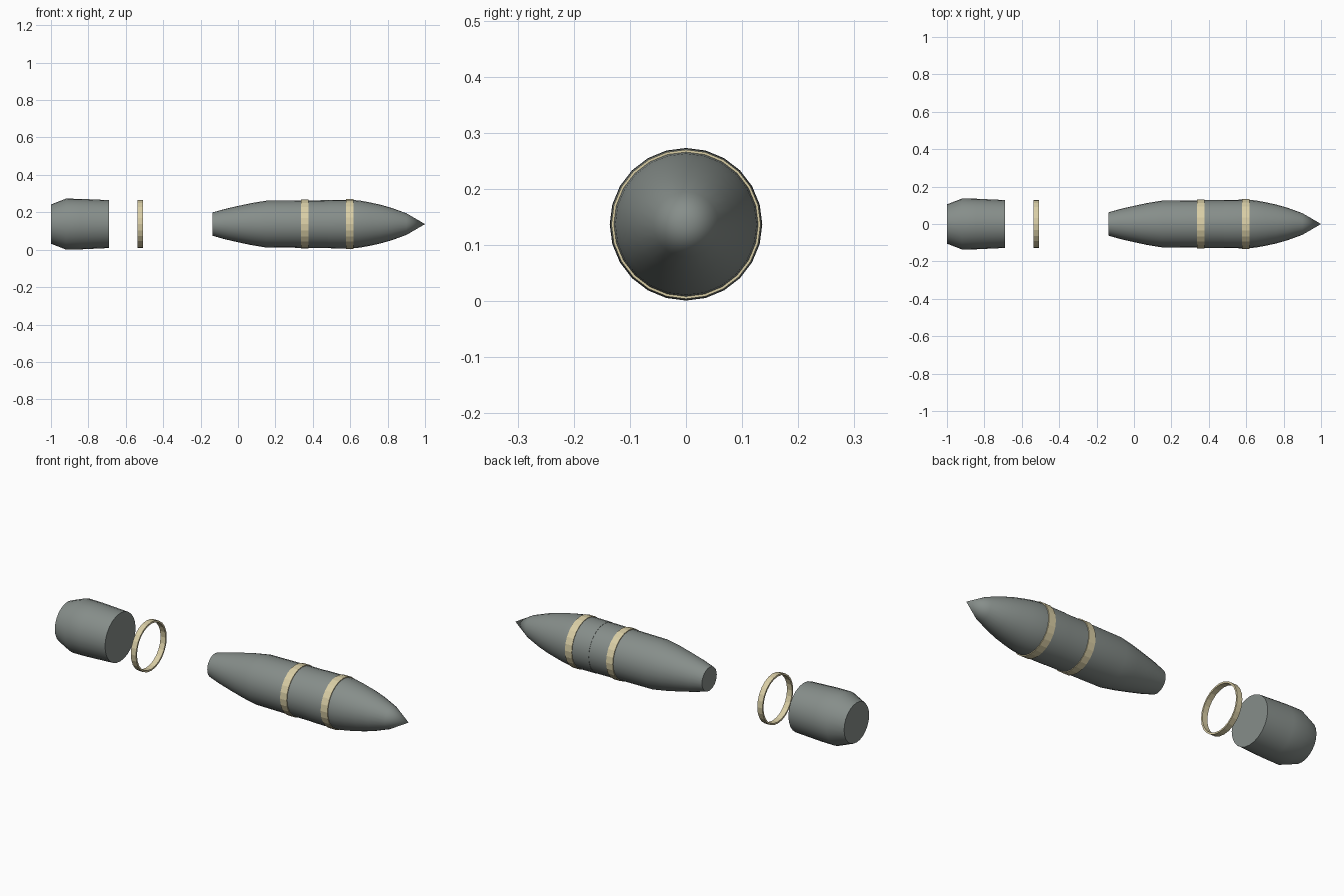
import bpy
import math

cube = bpy.data.objects.get("Cube")
if cube:
    bpy.data.objects.remove(cube, do_unlink=True)

SIDES = 24
AXIS_Z = 0.137


def make_material(name, color):
    mat = bpy.data.materials.new(name)
    mat.use_nodes = True
    mat.diffuse_color = (*color, 1)
    mat.node_tree.nodes["Principled BSDF"].inputs["Base Color"].default_value = (*color, 1)
    return mat


steel = make_material("grey steel", (0.24, 0.27, 0.255))
brass = make_material("pale brass", (0.70, 0.62, 0.38))


def lathe(name, profile, mat, smooth=True, loop=False):
    """Spin (x, radius) points around the long axis; a zero radius makes a tip."""
    verts, rings, faces = [], [], []
    for x, r in profile:
        n = SIDES if r > 0 else 1
        rings.append([len(verts) + i % n for i in range(SIDES)])
        for i in range(n):
            a = math.tau * i / SIDES
            verts.append((x, r * math.cos(a), AXIS_Z + r * math.sin(a)))
    pairs = list(zip(rings, rings[1:]))
    if loop:
        pairs.append((rings[-1], rings[0]))
    for a, b in pairs:
        for i in range(SIDES):
            j = (i + 1) % SIDES
            quad = [a[i], b[i], b[j], a[j]]
            faces.append(list(dict.fromkeys(quad)))
    if not loop:
        for ring, flip in ((rings[0], False), (rings[-1], True)):
            if len(set(ring)) == SIDES:
                faces.append(ring[::-1] if flip else ring)
    mesh = bpy.data.meshes.new(name)
    mesh.from_pydata(verts, [], faces)
    mesh.materials.append(mat)
    obj = bpy.data.objects.new(name, mesh)
    bpy.context.collection.objects.link(obj)
    bpy.ops.object.select_all(action='DESELECT')
    bpy.context.view_layer.objects.active = obj
    obj.select_set(True)
    # Consistent outward normals
    bpy.ops.object.mode_set(mode='EDIT')
    bpy.ops.mesh.select_all(action='SELECT')
    bpy.ops.mesh.normals_make_consistent(inside=False)
    bpy.ops.object.mode_set(mode='OBJECT')
    if smooth:
        bpy.ops.object.shade_smooth_by_angle(angle=math.radians(40))
    return obj


def band(name, x0, x1, outer, inner):
    return lathe(name, [(x0, outer), (x1, outer), (x1, inner), (x0, inner)],
                 brass, smooth=False, loop=True)


# Short rear charge case
lathe("rear_case", [(-1, 0.105), (-0.92, 0.136), (-0.84, 0.135), (-0.69, 0.128)], steel)

# Loose sealing ring
band("loose_ring", -0.538, -0.508, 0.129, 0.120)

# Shell body with tapered tail
lathe("shell_body", [(-0.137, 0.062), (-0.07, 0.081), (0, 0.097), (0.07, 0.112),
                     (0.15, 0.125), (0.36, 0.127), (0.53, 0.128)], steel)

# Pointed nose, sleeved over the body
lathe("shell_nose", [(0.48, 0.129), (0.60, 0.130), (0.65, 0.126), (0.70, 0.117),
                     (0.76, 0.104), (0.82, 0.087), (0.90, 0.058), (1, 0)], steel)

# Driving bands
band("rear_band", 0.338, 0.377, 0.131, 0.12)
band("front_band", 0.577, 0.617, 0.133, 0.12)
